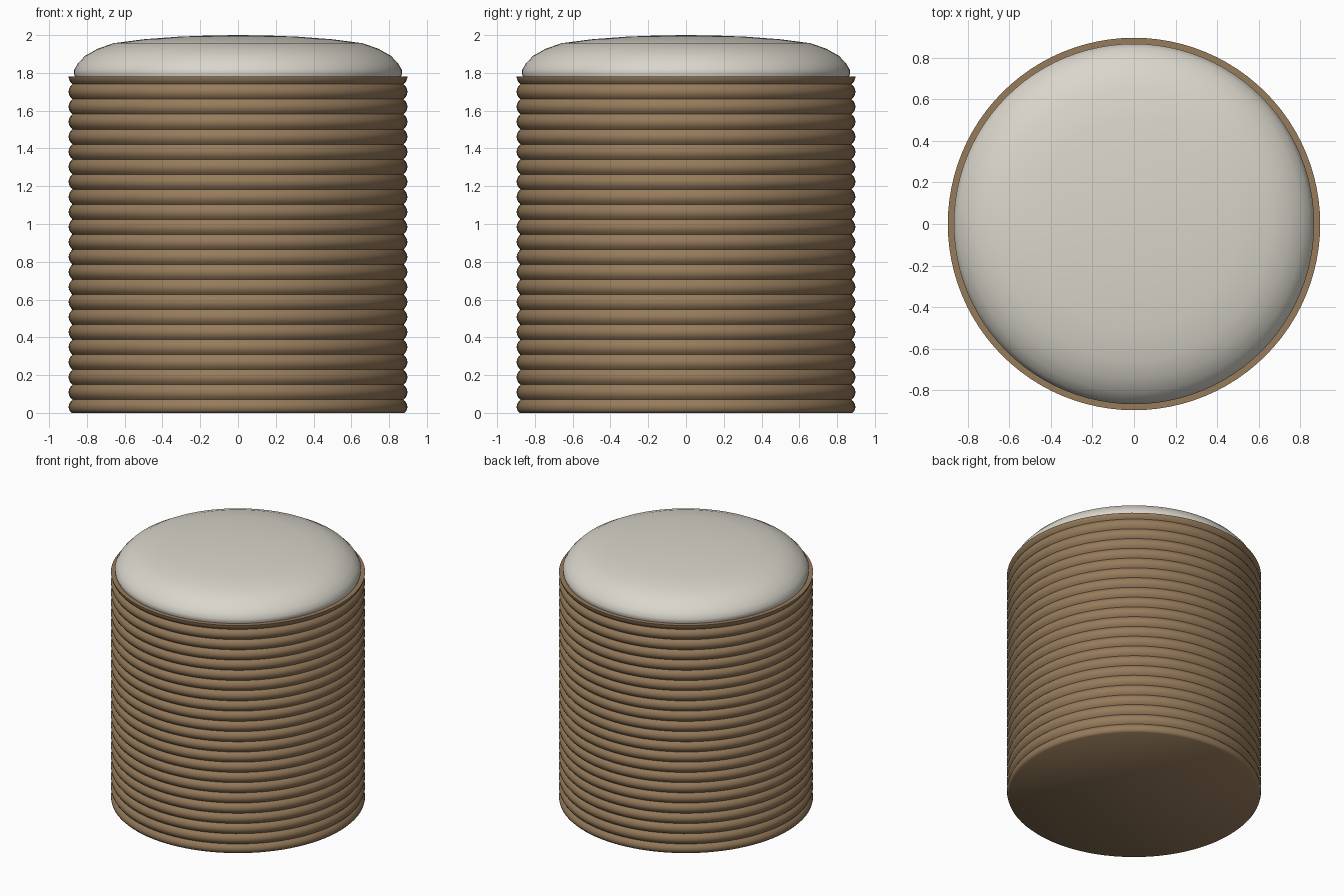
import bpy, bmesh, math

if "Cube" in bpy.data.objects:
    bpy.data.objects.remove(bpy.data.objects["Cube"])

SEGMENTS = 96


def material(name, rgb):
    mat = bpy.data.materials.new(name)
    mat.diffuse_color = (*rgb, 1.0)
    mat.use_nodes = True
    mat.node_tree.nodes["Principled BSDF"].inputs["Base Color"].default_value = mat.diffuse_color
    return mat


def lathe(name, profile, mat, angle):
    """Spin an (r, z) profile around z, closing both ends."""
    bm = bmesh.new()
    rings = []
    for r, z in profile:
        if r < 1e-5:
            rings.append([bm.verts.new((0, 0, z))])
        else:
            rings.append([bm.verts.new((r * math.cos(math.tau * i / SEGMENTS),
                                        r * math.sin(math.tau * i / SEGMENTS), z))
                          for i in range(SEGMENTS)])
    for a, b in zip(rings, rings[1:]):
        for i in range(SEGMENTS):
            j = (i + 1) % SEGMENTS
            if len(b) == 1:
                bm.faces.new((a[i], a[j], b[0]))
            else:
                bm.faces.new((a[i], a[j], b[j], b[i]))
    bm.faces.new(rings[0][::-1])
    if len(rings[-1]) > 1:
        bm.faces.new(rings[-1])
    mesh = bpy.data.meshes.new(name)
    bm.to_mesh(mesh)
    bm.free()
    mesh.materials.append(mat)
    obj = bpy.data.objects.new(name, mesh)
    bpy.context.collection.objects.link(obj)
    bpy.ops.object.select_all(action='DESELECT')
    obj.select_set(True)
    bpy.context.view_layer.objects.active = obj
    bpy.ops.object.shade_smooth_by_angle(angle=math.radians(angle))
    return obj


brown = material("woven brown", (0.305, 0.198, 0.105))
cream = material("cream fabric", (0.70, 0.67, 0.60))

# Ribbed drum: evenly stacked rounded coils, flat at both ends
COILS, STEPS, TOP, FIRST = 22, 6, 1.78, 0.03
pitch = (TOP - FIRST) / COILS
body = [(0.88, 0.0), (0.892, 0.012)]
for k in range(COILS * STEPS + 1):
    wave = abs(math.cos(math.pi * k / STEPS))
    body.append((0.877 + 0.02 * wave ** 0.8, FIRST + pitch * k / STEPS))
lathe("ribbed_drum", body, brown, 65)

# Domed cushion resting on the drum
cushion = [(0.86, 1.77), (0.868, 1.795), (0.868, 1.815), (0.848, 1.85),
           (0.81, 1.89), (0.745, 1.927), (0.66, 1.957), (0.5, 1.978),
           (0.31, 1.992), (0.15, 1.998), (0.0, 2.0)]
lathe("seat_cushion", cushion, cream, 60)
